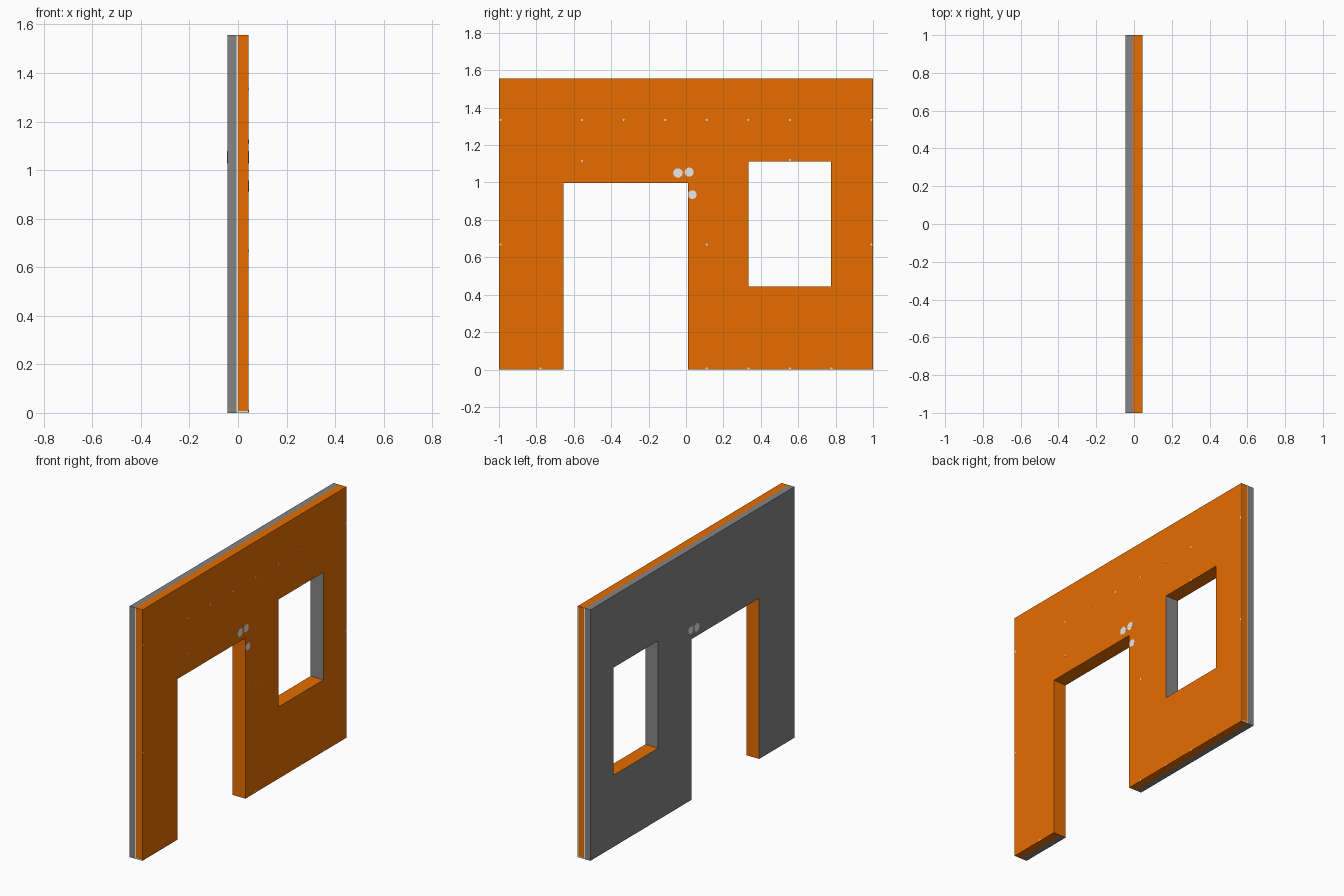
import bpy, bmesh, math
from mathutils import Matrix

if "Cube" in bpy.data.objects:
    bpy.data.objects.remove(bpy.data.objects["Cube"])


def material(name, rgb):
    m = bpy.data.materials.new(name)
    m.diffuse_color = (*rgb, 1)
    m.use_nodes = True
    m.node_tree.nodes["Principled BSDF"].inputs["Base Color"].default_value = m.diffuse_color
    return m


ORANGE, GREY, LIGHT = 0, 1, 2
mats = [material("orange_paint", (0.79, 0.152, 0.0)),
        material("grey_plaster", (0.235, 0.235, 0.235)),
        material("light_filler", (0.86, 0.86, 0.86))]

# Grid lines of the wall: thickness, length, height
XS = [-0.044, -0.006, -0.001, 0.039, 0.044]
YS = [-1, -0.655, 0.01, 0.335, 0.775, 1]
ZS = [0, 0.007, 0.445, 0.997, 1.112, 1.557]


def solid(i, j, k):
    if not (0 <= i < 4 and 0 <= j < 5 and 0 <= k < 5):
        return False
    door = j == 1 and k < 3
    window = j == 3 and k in (2, 3)
    return not (door or window)


def colour(axis, sign, i, j, k):
    """Paint by direction: orange room side, grey far side, trimmed openings."""
    if axis == 0:
        return ORANGE if sign > 0 else GREY
    if axis == 1:
        if j + sign in (-1, 5):                   # wall ends with a light seam
            if i == 1 or (i > 1 and k == 0) or (i == 3 and sign > 0):
                return LIGHT
            return GREY if i == 0 else ORANGE
        return GREY if j + sign == 3 else ORANGE  # window / door jambs
    if (k == 0 and sign < 0) or (k == 4 and sign > 0):
        return GREY if i == 0 else ORANGE         # underside and top edge
    return ORANGE                                 # sill and lintels


# Wall with door and window openings
bm = bmesh.new()
lines = (XS, YS, ZS)
for i in range(4):
    for j in range(5):
        for k in range(5):
            if not solid(i, j, k):
                continue
            c = (i, j, k)
            for axis in range(3):
                for sign in (-1, 1):
                    n = list(c)
                    n[axis] += sign
                    if solid(*n):
                        continue
                    u, v = (axis + 1) % 3, (axis + 2) % 3
                    quad = []
                    for du, dv in ((0, 0), (1, 0), (1, 1), (0, 1)):
                        p = [0, 0, 0]
                        p[axis] = lines[axis][c[axis] + (sign > 0)]
                        p[u] = lines[u][c[u] + du]
                        p[v] = lines[v][c[v] + dv]
                        quad.append(bm.verts.new(p))
                    if sign < 0:
                        quad.reverse()
                    bm.faces.new(quad).material_index = colour(axis, sign, i, j, k)
bmesh.ops.remove_doubles(bm, verts=bm.verts, dist=1e-5)
bmesh.ops.dissolve_limit(bm, angle_limit=0.01, verts=bm.verts, edges=bm.edges,
                         delimit={'MATERIAL'})
me = bpy.data.meshes.new("wall")
bm.to_mesh(me)
bm.free()
for m in mats:
    me.materials.append(m)
bpy.context.collection.objects.link(bpy.data.objects.new("wall", me))


# Flat filler spots on the wall faces
def patch(name, x, y, z, r, sides=10):
    b = bmesh.new()
    bmesh.ops.create_cone(b, cap_ends=True, segments=sides, radius1=r, radius2=r, depth=0.001,
                          matrix=Matrix.Translation((x, y, z)) @ Matrix.Rotation(math.pi / 2, 4, 'Y'))
    mesh = bpy.data.meshes.new(name)
    b.to_mesh(mesh)
    b.free()
    mesh.materials.append(mats[LIGHT])
    bpy.context.collection.objects.link(bpy.data.objects.new(name, mesh))


# Large patches near the door corner
for y, z, r in ((-0.043, 1.051, 0.026), (0.017, 1.055, 0.025), (0.034, 0.935, 0.024)):
    patch("front_patch", 0.044, y, z, r)
    if z > 1:
        patch("back_patch", -0.044, y, z, r)

# Tiny chips on a regular grid
chips = [(y / 9, 1.335) for y in range(-5, 6, 2)]
chips += [(-0.556, 1.115), (0.556, 1.12), (0.111, 0.668)]
chips += [(s * 0.992, z) for s in (-1, 1) for z in (1.335, 0.668)]
chips += [(y / 9, 0.006) for y in (-7, 1, 3, 5, 7)]
for y, z in chips:
    patch("chip", 0.044, y, z, 0.006, 6)
